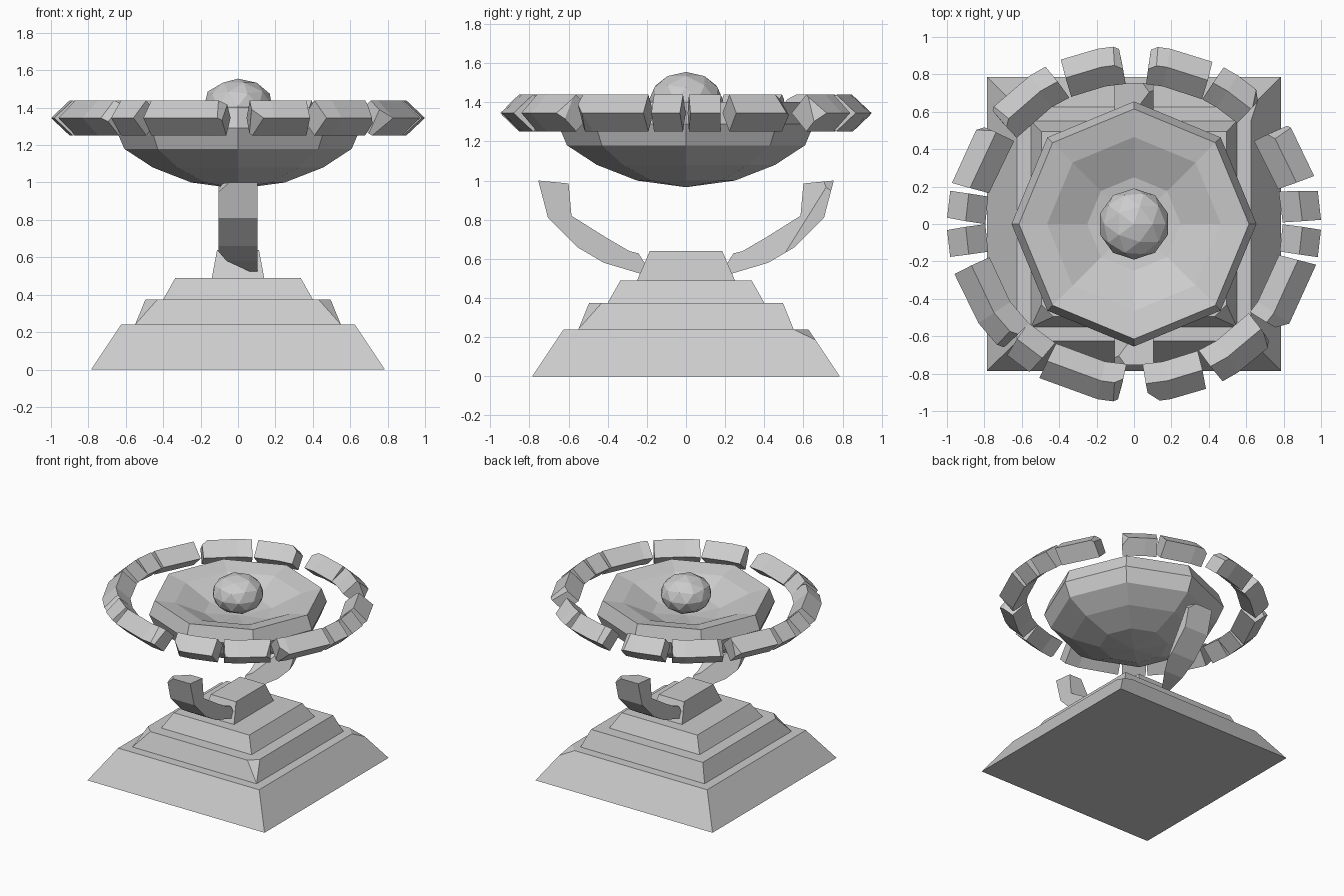
import bpy, bmesh, math, random
from mathutils import Vector

if "Cube" in bpy.data.objects:
    bpy.data.objects.remove(bpy.data.objects["Cube"])

random.seed(4)
stone = bpy.data.materials.new("grey_stone")
stone.diffuse_color = (0.6, 0.6, 0.6, 1)
stone.use_nodes = True
stone.node_tree.nodes["Principled BSDF"].inputs["Base Color"].default_value = stone.diffuse_color


def finish(bm, name):
    """Turn a bmesh into a flat-shaded stone object."""
    bmesh.ops.recalc_face_normals(bm, faces=bm.faces[:])
    mesh = bpy.data.meshes.new(name)
    bm.to_mesh(mesh)
    bm.free()
    mesh.materials.append(stone)
    obj = bpy.data.objects.new(name, mesh)
    bpy.context.collection.objects.link(obj)
    return obj


def chip(bm, point, normal):
    """Knock off everything beyond a plane and cap the break."""
    geom = bm.verts[:] + bm.edges[:] + bm.faces[:]
    bmesh.ops.bisect_plane(bm, geom=geom, plane_co=Vector(point),
                           plane_no=Vector(normal).normalized(), clear_outer=True)
    open_edges = [e for e in bm.edges if e.is_boundary]
    if open_edges:
        bmesh.ops.holes_fill(bm, edges=open_edges, sides=0)


def loft(rings):
    """Solid through equal-length cross-sections, capped at both ends."""
    bm = bmesh.new()
    rows = [[bm.verts.new(p) for p in ring] for ring in rings]
    n = len(rows[0])
    for a, b in zip(rows, rows[1:]):
        for i in range(n):
            j = (i + 1) % n
            bm.faces.new((a[i], a[j], b[j], b[i]))
    bm.faces.new(rows[0])
    bm.faces.new(rows[-1])
    bmesh.ops.recalc_face_normals(bm, faces=bm.faces[:])
    return bm


def rect(hx, hy, z):
    return [(-hx, -hy, z), (hx, -hy, z), (hx, hy, z), (-hx, hy, z)]


# Stepped base: bottom half sizes, top half sizes, z range, corner chips
tiers = [
    ("base_tier", .785, .785, .625, .625, 0, .24,
     [((.625, .55, .24), (1, 1, 2.7))]),
    ("middle_tier", .55, .55, .495, .495, .24, .375,
     [((.43, -.495, .375), (1, -1, 1.3)), ((-.43, -.495, .375), (-1, -1, 1.3))]),
    ("upper_tier", .40, .40, .335, .335, .375, .49, []),
    ("arm_block", .14, .25, .112, .185, .49, .64, []),
]
for name, bx, by, tx, ty, z0, z1, chips in tiers:
    bm = loft([rect(bx, by, z0), rect(tx, ty, z1)])
    for point, normal in chips:
        chip(bm, point, normal)
    finish(bm, name)

# Two curved arms: outer and inner edge points in the y-z plane
outer = [(.15, .50), (.235, .525), (.42, .58), (.556, .66), (.705, .81), (.755, 1.0)]
inner = [(.10, .60), (.19, .615), (.29, .64), (.41, .71), (.585, .82), (.60, .985)]
for side, name in ((-1, "front_arm"), (1, "back_arm")):
    w = .105
    bm = loft([[(-w, side * o[0], o[1]), (w, side * o[0], o[1]),
                (w, side * i[0], i[1]), (-w, side * i[0], i[1])]
               for o, i in zip(outer, inner)])
    chip(bm, (side * .06, side * .74, .995), (side, side * .6, 1))
    chip(bm, (side * .105, side * .575, .74), (side, -side * .8, .5))
    finish(bm, name)

# Eight-sided bowl: radius and height, outside from the bottom then inside
profile = [(0, .966), (.25, 1.0), (.455, 1.08), (.608, 1.18), (.655, 1.29),
           (.615, 1.40), (.465, 1.37), (.25, 1.27), (0, 1.235)]
bm = bmesh.new()
rows = []
for r, z in profile:
    count = 8 if r else 1
    rows.append([bm.verts.new((r * math.cos(k * math.pi / 4),
                               r * math.sin(k * math.pi / 4), z))
                 for k in range(count)])
for a, b in zip(rows, rows[1:]):
    for k in range(8):
        m = (k + 1) % 8
        if len(a) == 1:
            bm.faces.new((a[0], b[k], b[m]))
        elif len(b) == 1:
            bm.faces.new((a[k], a[m], b[0]))
        else:
            bm.faces.new((a[k], a[m], b[m], b[k]))
finish(bm, "bowl")

# Faceted, slightly flattened orb
bm = bmesh.new()
bmesh.ops.create_icosphere(bm, subdivisions=2, radius=.19)
for v in bm.verts:
    v.co.z = v.co.z * .145 / .19 + 1.41
finish(bm, "orb")

# Broken ring of diamond-section blocks: start and end angles in degrees
spans = [(1, 12), (15, 35), (46, 62), (64, 85), (94, 114), (117, 141),
         (145, 167), (169, 179), (181, 191), (195, 225), (226, 237),
         (239, 266), (274, 294), (297, 319), (322, 347), (349, 359)]
ZC, HZ = 1.345, .094


def section(deg, skew=0.0):
    pts = []
    for r, z, s in ((.795, 0, -1), (.9, HZ, 0), (1.0, 0, 1), (.9, -HZ, 0)):
        a = math.radians(deg + skew * s)
        pts.append((r * math.cos(a), (r - .045) * math.sin(a), ZC + z))
    return pts


for n, (start, end) in enumerate(spans):
    angles = [a for a in (11.25 + 22.5 * k for k in range(16))
              if start + 3 < a < end - 3]
    bm = loft([section(start, random.uniform(0, 1.5))]
              + [section(a) for a in angles]
              + [section(end, random.uniform(-1.5, 0))])
    # knock a corner off the longer blocks
    if end - start > 14:
        at_start = n % 2 == 0
        a = math.radians(start + 1.5 if at_start else end - 1.5)
        turn = -1 if at_start else 1
        out = Vector((math.cos(a), math.sin(a), 0))
        along = Vector((-math.sin(a), math.cos(a), 0)) * turn
        up = Vector((0, 0, random.choice((1, .3, -.4))))
        point = Vector((.96 * out.x, .915 * out.y, ZC + .02))
        chip(bm, point, out * .9 + along + up)
    finish(bm, "ring_block_%02d" % (n + 1))
